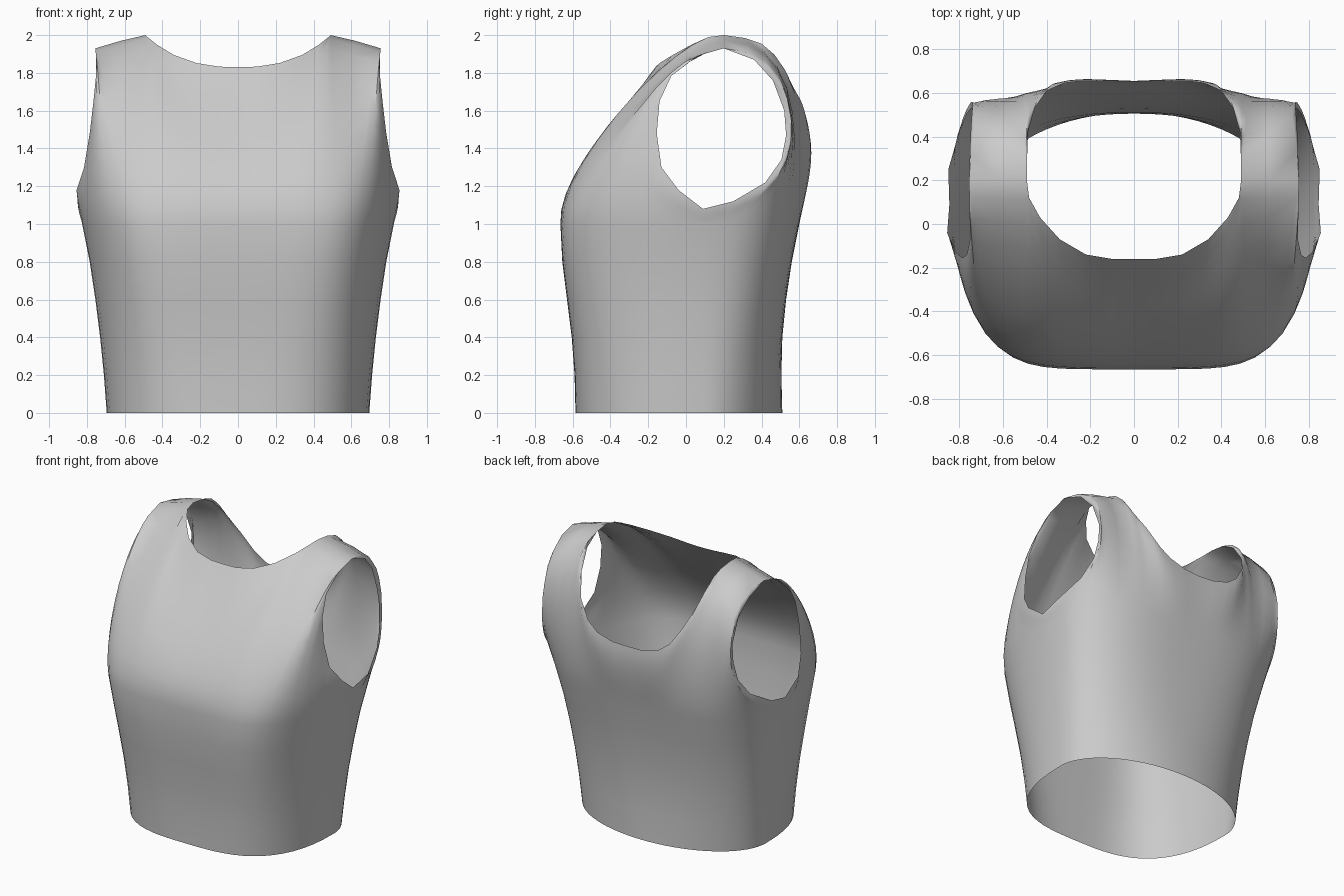
import bpy, bmesh, math
from mathutils import Vector

if "Cube" in bpy.data.objects:
    bpy.data.objects.remove(bpy.data.objects["Cube"], do_unlink=True)

# Plain cloth colour
cloth = bpy.data.materials.new("grey_cloth")
cloth.use_nodes = True
cloth.diffuse_color = (0.6, 0.6, 0.6, 1)
cloth.node_tree.nodes["Principled BSDF"].inputs["Base Color"].default_value = (0.6, 0.6, 0.6, 1)

SEAM_Y = 0.09
HEIGHTS = (0, .2, .4, .6, .8, 1.0)
HALF_WIDTHS = (.695, .71, .73, .755, .785, .825)
# Depth at each height, and the corner powers in x and y at hem and chest
FRONT_SHAPE = ((-.585, -.59, -.605, -.63, -.655, -.665), (3.1, 5.5), (2.4, 1.6))
BACK_SHAPE = ((.51, .505, .51, .53, .56, .6), (2.0, 2.9), (2.0, 2.9))

# Upper edge from centre neckline, over the strap, round the armhole to the side seam:
# x, y, z, then the y and z offset of the incoming curve handle
FRONT_EDGE = [
    (0, -.16, 1.83, -.23, -.33), (.1, -.16, 1.833, -.23, -.32),
    (.22, -.14, 1.852, -.23, -.3), (.34, -.07, 1.895, -.24, -.25),
    (.43, .03, 1.95, -.25, -.17), (.48, .12, 1.99, -.25, -.08),
    (.49, .2, 2.0, -.25, -.01), (.62, .2, 1.97, -.25, -.01),
    (.755, .2, 1.93, -.25, 0), (.752, .06, 1.89, -.21, -.06),
    (.75, -.07, 1.8, -.17, -.14), (.765, -.14, 1.65, -.13, -.18),
    (.785, -.155, 1.48, -.1, -.16), (.815, -.13, 1.3, -.08, -.11),
    (.855, -.04, 1.18, -.03, -.07), (.845, .09, 1.08, 0, -.03)]
BACK_EDGE = [
    (0, .65, 1.43, .02, -.14), (.12, .655, 1.435, .02, -.14),
    (.24, .655, 1.47, .03, -.15), (.32, .645, 1.53, .04, -.16),
    (.4, .61, 1.65, .07, -.16), (.455, .53, 1.79, .12, -.16),
    (.485, .42, 1.92, .22, -.1), (.489, .31, 1.985, .33, -.04),
    (.49, .2, 2.0, .44, 0), (.62, .2, 1.97, .47, 0),
    (.755, .2, 1.93, .5, -.02), (.75, .36, 1.87, .32, -.15),
    (.735, .46, 1.76, .21, -.2), (.73, .52, 1.6, .12, -.17),
    (.745, .53, 1.47, .06, -.14), (.765, .505, 1.34, .03, -.1),
    (.8, .42, 1.22, .02, -.06), (.85, .25, 1.12, 0, -.04),
    (.845, .09, 1.08, 0, -.03)]


def body_points(across, shape):
    """Points up the body from hem to chest; across runs 0 (centre) to 1 (side)."""
    depths, x_powers, y_powers = shape
    points = []
    for z, width, depth in zip(HEIGHTS, HALF_WIDTHS, depths):
        px = x_powers[0] + (x_powers[1] - x_powers[0]) * z
        py = y_powers[0] + (y_powers[1] - y_powers[0]) * z
        bulge = max(1 - across ** px, 0) ** (1 / py)
        points.append(Vector((width * across, SEAM_Y + (depth - SEAM_Y) * bulge, z)))
    return points


def column(edge, across, shape, steps=10):
    """Continue the body points along a curve to the upper edge."""
    points = body_points(across, shape)
    start, end = points[-1], Vector(edge[:3])
    slope = (points[-1] - points[-2]) / (points[-1].z - points[-2].z)
    h1 = start + slope * 0.3 * (end.z - start.z)
    h2 = end + Vector(((h1.x - end.x) * 0.35, edge[3], edge[4]))
    for s in range(1, steps + 1):
        t = s / steps
        u = 1 - t
        points.append(start * u**3 + h1 * 3 * u * u * t + h2 * 3 * u * t * t + end * t**3)
    return points


def add_panel(bm, edges, shape, flip):
    last = len(edges) - 1
    cols = [[bm.verts.new(p) for p in column(e, math.sin(math.pi / 2 * i / last), shape)]
            for i, e in enumerate(edges)]
    for a, b in zip(cols, cols[1:]):
        for r in range(len(a) - 1):
            quad = (a[r], b[r], b[r + 1], a[r + 1])
            bm.faces.new(quad[::-1] if flip else quad)


# Left half of the garment, welded at the shoulder and side seam
bm = bmesh.new()
add_panel(bm, FRONT_EDGE, FRONT_SHAPE, False)
add_panel(bm, BACK_EDGE, BACK_SHAPE, True)
bmesh.ops.remove_doubles(bm, verts=bm.verts[:], dist=0.0005)
mesh = bpy.data.meshes.new("sleeveless_top")
bm.to_mesh(mesh)
bm.free()
mesh.materials.append(cloth)
top = bpy.data.objects.new("sleeveless_top", mesh)
bpy.context.collection.objects.link(top)

# Right half
mirror = top.modifiers.new("mirror", 'MIRROR')
mirror.use_clip = True
mirror.merge_threshold = 0.001

bpy.context.view_layer.objects.active = top
top.select_set(True)
bpy.ops.object.shade_smooth_by_angle(angle=math.radians(50))
